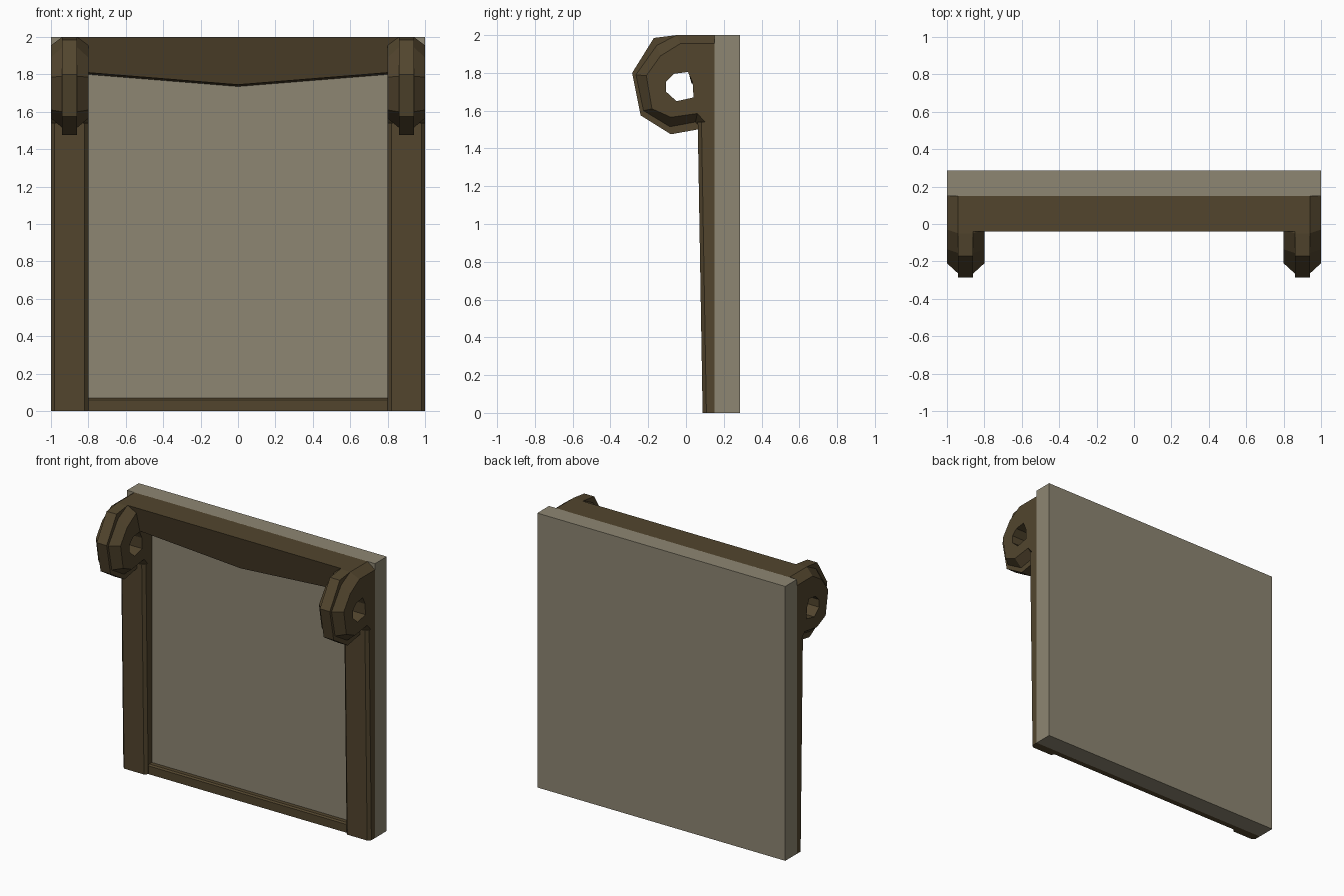
import bpy, bmesh

if "Cube" in bpy.data.objects:
    bpy.data.objects.remove(bpy.data.objects["Cube"])


def material(name, rgb):
    m = bpy.data.materials.new(name)
    m.diffuse_color = (*rgb, 1)
    m.use_nodes = True
    m.node_tree.nodes["Principled BSDF"].inputs["Base Color"].default_value = m.diffuse_color
    return m


STONE = material("stone", (0.27, 0.24, 0.17))
WOOD = material("dark_wood", (0.085, 0.06, 0.027))


def loft(name, loops, mat):
    """Skin equal-length closed loops of 3D points and cap both ends."""
    bm = bmesh.new()
    rings = [[bm.verts.new(p) for p in loop] for loop in loops]
    n = len(rings[0])
    for a, b in zip(rings, rings[1:]):
        for i in range(n):
            j = (i + 1) % n
            bm.faces.new((a[i], a[j], b[j], b[i]))
    bm.faces.new(rings[0])
    bm.faces.new(rings[-1])
    bmesh.ops.remove_doubles(bm, verts=bm.verts[:], dist=1e-4)
    bmesh.ops.recalc_face_normals(bm, faces=bm.faces[:])
    mesh = bpy.data.meshes.new(name)
    bm.to_mesh(mesh)
    bm.free()
    mesh.materials.append(mat)
    ob = bpy.data.objects.new(name, mesh)
    bpy.context.collection.objects.link(ob)
    return ob


def at_x(x, profile):
    return [(x, y, z) for y, z in profile]


def bar(name, x0, x1, profile, mat):
    return loft(name, [at_x(x0, profile), at_x(x1, profile)], mat)


BACK = 0.152

# Wall slab and low bottom rail
bar("wall_panel", -1, 1, [(0.15, 0), (0.285, 0), (0.285, 2), (0.15, 2)], STONE)
bar("bottom_rail", -0.82, 0.82,
    [(BACK, 0), (0.11, 0), (0.11, 0.06), (0.12, 0.07), (BACK, 0.07)], WOOD)


# Lintel: leaning front face and a shallow V underneath
def lintel_section(x, z):
    return at_x(x, [(BACK, 2), (-0.04, 2), (-0.04 + 0.27 * (2 - z), z), (BACK, z - 0.01)])


loft("lintel", [lintel_section(-0.87, 1.815), lintel_section(0, 1.745),
                lintel_section(0.87, 1.815)], WOOD)

# Scroll bracket profiles (y, z): side face, bevel edge, raised ridge
SIDE = [(BACK, 1.955), (-0.03, 1.955), (-0.135, 1.89), (-0.21, 1.785), (-0.18, 1.61),
        (-0.08, 1.565), (0.06, 1.585), (0.11, 1.53), (BACK, 1.53)]
EDGE = [(BACK, 2), (-0.05, 2), (-0.155, 1.945), (-0.265, 1.79), (-0.225, 1.60),
        (-0.085, 1.515), (0.05, 1.54), (0.09, 1.5), (BACK, 1.5)]
RIDGE = [(BACK, 2), (-0.05, 2), (-0.17, 1.985), (-0.285, 1.80), (-0.24, 1.575),
         (-0.08, 1.475), (0.06, 1.5), (0.09, 1.5), (BACK, 1.5)]
HOLE = [(-0.065, 1.795), (0.01, 1.805), (0.035, 1.75), (0.04, 1.67),
        (-0.05, 1.65), (-0.105, 1.70), (-0.105, 1.755)]


# Chamfered post section at a height
def post_section(cx, front, z):
    return [(cx + dx, y, z) for dx, y in
            [(-0.1, BACK), (-0.1, front + 0.02), (-0.08, front),
             (0.08, front), (0.1, front + 0.02), (0.1, BACK)]]


for label, cx in (("left", -0.9), ("right", 0.9)):
    loft(label + "_post", [post_section(cx, 0.088, 0), post_section(cx, 0.062, 1.54)], WOOD)

    bracket = loft(label + "_scroll_bracket",
                   [at_x(cx + dx, p) for dx, p in
                    [(-0.1, SIDE), (-0.04, EDGE), (-0.04, RIDGE),
                     (0.04, RIDGE), (0.04, EDGE), (0.1, SIDE)]], WOOD)

    # Eye hole through the scroll
    cutter = bar(label + "_hole_cutter", cx - 0.2, cx + 0.2, HOLE, WOOD)
    cutter.hide_render = True
    mod = bracket.modifiers.new("eye_hole", "BOOLEAN")
    mod.operation = "DIFFERENCE"
    mod.solver = "EXACT"
    mod.object = cutter
    bpy.context.view_layer.objects.active = bracket
    bpy.ops.object.modifier_apply(modifier=mod.name)
    bpy.data.objects.remove(cutter)
